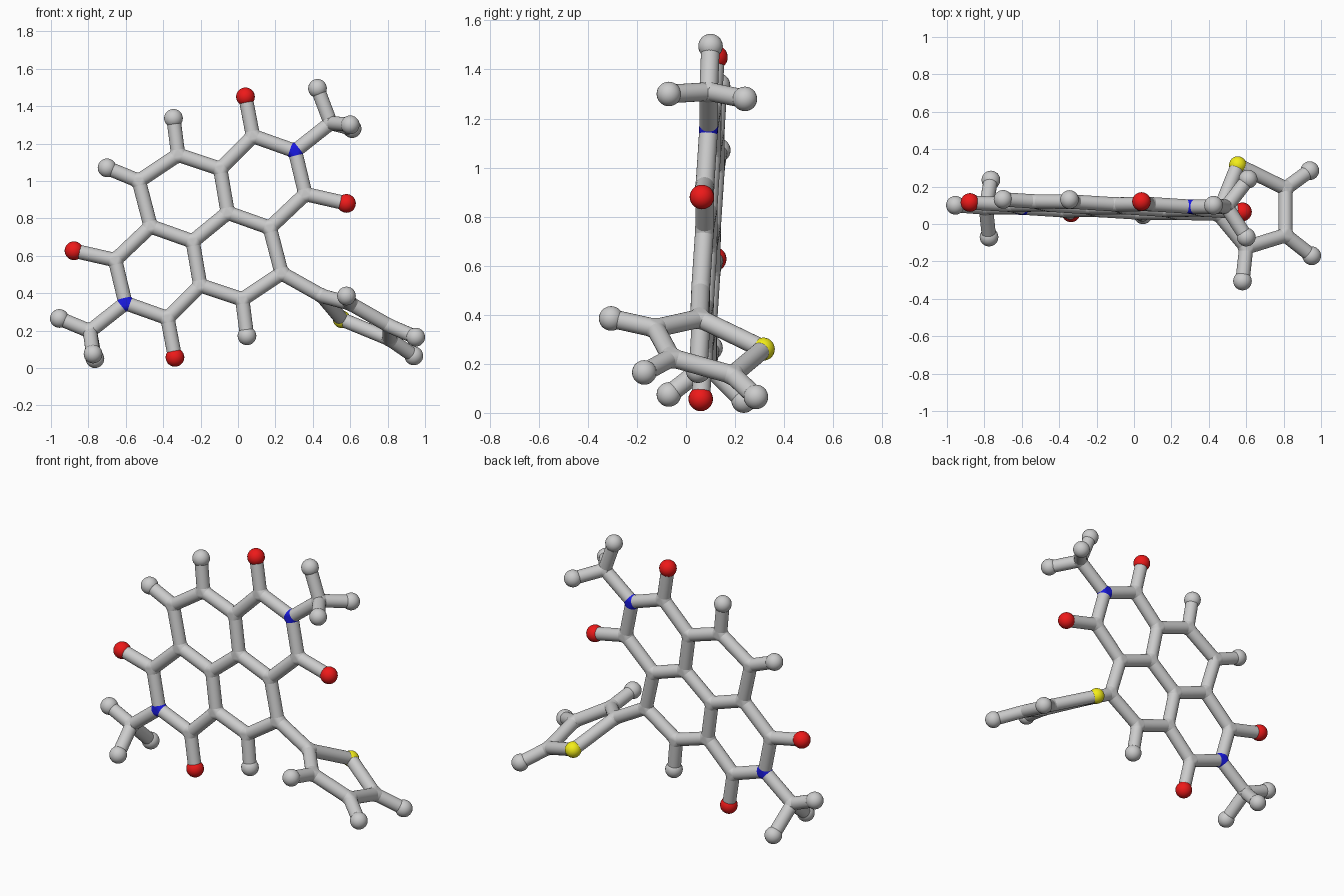
import bpy, bmesh
from mathutils import Vector, Matrix

if "Cube" in bpy.data.objects:
    bpy.data.objects.remove(bpy.data.objects["Cube"])

R = 0.038            # bond radius
BALL = 0.05          # end ball radius
SEG = 24


def plane(x, z):
    """Point on the slightly tilted sheet of fused rings."""
    return Vector((x, 0.042 - 0.044 * x + 0.055 * z, z))


# Half of the flat ring sheet; the other half is a half turn (upper case keys)
half = dict(e=(-.055, .83), f=(-.095, 1.065), g=(.08, 1.24), n=(.305, 1.16),
            h=(.36, .93), i=(.17, .75), a=(-.32, 1.14), b=(-.53, 1.0),
            p=(.04, 1.45), q=(.58, .88), m=(.495, 1.31), x=(-.345, 1.335))
atoms = {}
for k, (x, z) in half.items():
    atoms[k] = plane(x, z)
    atoms[k.upper()] = plane(-.297 - x, 1.507 - z)
atoms['y'] = plane(-.70, 1.07)
bonds = []
for pair in "ef fg gn nh hi ie af ab bI gp hq nm ax".split():
    bonds += [pair, pair.swapcase()]
bonds += ["eE", "by"]

# Three-pronged end groups and the tilted five-sided ring
extra = {'1': (.425, .10, 1.495), '2': (.61, .24, 1.28), '3': (.60, -.07, 1.30),
         '4': (-.955, .10, .265), '5': (-.765, .235, .05), '6': (-.775, -.07, .075),
         'r': (.45, .055, .385), 's': (.555, .315, .26), 't': (.81, .19, .155),
         'u': (.81, -.06, .225), 'v': (.60, -.125, .345),
         '7': (.58, -.305, .385), '8': (.95, -.17, .165), '9': (.94, .285, .065)}
atoms.update({k: Vector(v) for k, v in extra.items()})
bonds += "m1 m2 m3 M4 M5 M6 Br rs st tu uv vr v7 u8 t9".split()


def material(name, rgb):
    mat = bpy.data.materials.new(name)
    mat.diffuse_color = (*rgb, 1)
    mat.use_nodes = True
    mat.node_tree.nodes["Principled BSDF"].inputs["Base Color"].default_value = mat.diffuse_color
    return mat


red = material("red", (0.85, 0.01, 0.01))
blue = material("blue", (0.01, 0.01, 0.75))
yellow = material("yellow", (0.9, 0.85, 0.01))


def finish(bm, name, mat=None):
    bmesh.ops.recalc_face_normals(bm, faces=bm.faces)
    me = bpy.data.meshes.new(name)
    bm.to_mesh(me)
    bm.free()
    ob = bpy.data.objects.new(name, me)
    bpy.context.collection.objects.link(ob)
    if mat:
        me.materials.append(mat)
    return ob


links = {k: [] for k in atoms}
for a, b in bonds:
    links[a].append(b)
    links[b].append(a)
is_ball = {k: len(links[k]) == 1 or k == 's' for k in atoms}


def frame(k, other):
    """End plane of a bond at atom k, facing the other atom."""
    d = (atoms[other] - atoms[k]).normalized()
    off = 0 if is_ball[k] else 0.68 * R
    return Matrix.Translation(atoms[k] + d * off) @ d.to_track_quat('Z', 'Y').to_matrix().to_4x4()


# Bonds
for a, b in bonds:
    p, q = frame(a, b).translation, frame(b, a).translation
    bm = bmesh.new()
    rot = (q - p).to_track_quat('Z', 'Y').to_matrix().to_4x4()
    bmesh.ops.create_cone(bm, cap_ends=True, segments=SEG, radius1=R, radius2=R,
                          depth=(q - p).length,
                          matrix=Matrix.Translation((p + q) / 2) @ rot)
    finish(bm, "bond")

# Balls on free ends, hull-shaped joints elsewhere
for k in atoms:
    bm = bmesh.new()
    if is_ball[k]:
        bmesh.ops.create_uvsphere(bm, u_segments=SEG, v_segments=14,
                                  radius=0.047 if k == 's' else BALL,
                                  matrix=Matrix.Translation(atoms[k]))
        mat = red if k in "pqPQ" else yellow if k == 's' else None
        finish(bm, "end_ball", mat)
    else:
        for o in links[k]:
            bmesh.ops.create_circle(bm, segments=SEG, radius=R, matrix=frame(k, o))
        bmesh.ops.delete(bm, geom=bm.edges[:], context='EDGES_FACES')
        res = bmesh.ops.convex_hull(bm, input=bm.verts[:])
        loose = [v for v in bm.verts if not v.link_faces]
        bmesh.ops.delete(bm, geom=loose, context='VERTS')
        finish(bm, "joint", blue if k in "nN" else None)

# Smooth shading with sharp rims
for ob in bpy.context.collection.objects:
    ob.select_set(True)
    bpy.context.view_layer.objects.active = ob
bpy.ops.object.shade_smooth_by_angle(angle=0.6)
